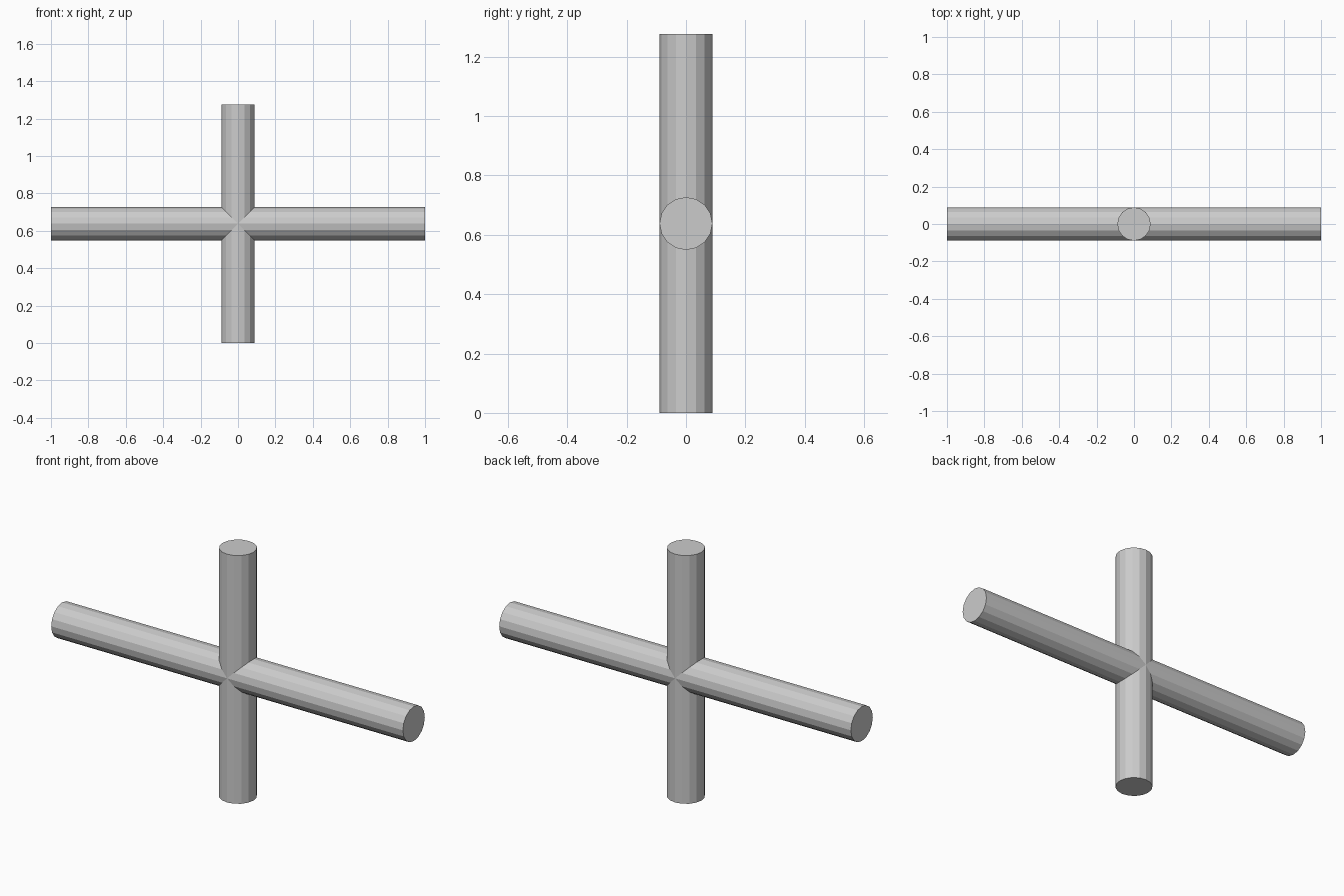
import bpy, bmesh, math

if "Cube" in bpy.data.objects:
    bpy.data.objects.remove(bpy.data.objects["Cube"])

R, SIDES = 0.089, 16
CENTRE_Z = 0.638
bm = bmesh.new()


def add_arm(direction, length):
    """One round arm in the XZ plane, mitred where it meets its neighbours."""
    dx, dz = direction
    inner, outer = [], []
    for i in range(SIDES):
        t = 2 * math.pi * i / SIDES
        a, y = R * math.cos(t), R * math.sin(t)
        for ring, d in ((inner, abs(a)), (outer, length)):
            ring.append(bm.verts.new((dx * d - dz * a, y, dz * d + dx * a + CENTRE_Z)))
    for i in range(SIDES):
        j = (i + 1) % SIDES
        bm.faces.new((inner[i], inner[j], outer[j], outer[i]))
    bm.faces.new(outer)


# Two long horizontal arms and two short vertical arms
for sign in (-1, 1):
    add_arm((sign, 0), 1.0)
    add_arm((0, sign), CENTRE_Z)

# Weld the mitres into one closed surface
bmesh.ops.remove_doubles(bm, verts=bm.verts, dist=1e-5)
bmesh.ops.recalc_face_normals(bm, faces=bm.faces)

mesh = bpy.data.meshes.new("pipe_cross")
bm.to_mesh(mesh)
bm.free()
bpy.context.collection.objects.link(bpy.data.objects.new("pipe_cross", mesh))
